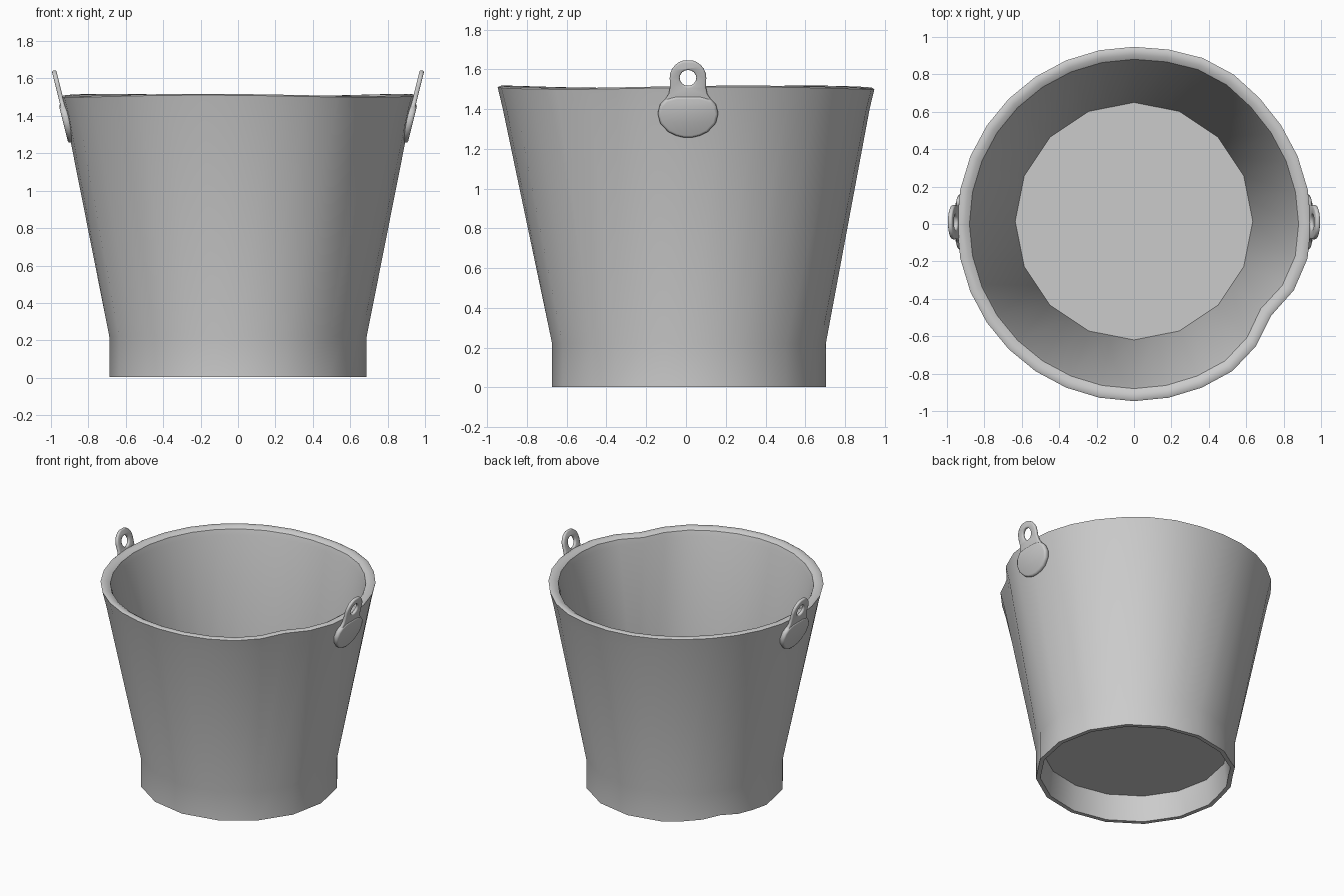
import bpy, bmesh, math
from mathutils import Matrix

if "Cube" in bpy.data.objects:
    bpy.data.objects.remove(bpy.data.objects["Cube"])

SIDES = 32


def add_object(name, mesh, angle=35):
    ob = bpy.data.objects.new(name, mesh)
    bpy.context.collection.objects.link(ob)
    bpy.context.view_layer.objects.active = ob
    bpy.ops.object.select_all(action='DESELECT')
    ob.select_set(True)
    bpy.ops.object.shade_smooth_by_angle(angle=math.radians(angle))
    return ob


def bump(deg, centre, width):
    d = (deg - centre + 180) % 360 - 180
    return math.exp(-(d / width) ** 2)


def ring_points(r, z):
    """32 points that blend from a 16-sided foot to a slightly dented round rim."""
    h = min(max((z - 0.22) / 1.26, 0), 1)
    pts = []
    for i in range(SIDES):
        deg = 360 * i / SIDES
        a = math.radians(deg)
        rr = r
        if i % 2:
            rr *= 1 - (1 - h) * (1 - math.cos(math.pi / 16))
        rr += h * h * (0.016 * bump(deg, 62, 14) - 0.065 * bump(deg, 326, 11))
        zz = z
        if z < 0.1:
            zz += 0.03 * bump(deg, 146, 16)
        elif z > 1.4:
            zz += 0.006 * math.sin(3 * a + 0.6)
        pts.append((rr * math.cos(a), rr * math.sin(a) + 0.015 * (1 - h), zz))
    return pts


# Bucket wall: closed profile with foot, tapered side and rolled rim
profile = [(0.657, 0.003), (0.688, 0.003), (0.688, 0.22), (0.922, 1.40),
           (0.947, 1.505), (0.935, 1.512), (0.905, 1.51), (0.88, 1.495),
           (0.868, 1.455), (0.635, 0.22)]
bm = bmesh.new()
rings = [[bm.verts.new(p) for p in ring_points(r, z)] for r, z in profile]
for j, ring in enumerate(rings):
    nxt = rings[(j + 1) % len(rings)]
    for i in range(SIDES):
        k = (i + 1) % SIDES
        bm.faces.new((ring[i], ring[k], nxt[k], nxt[i]))
bmesh.ops.recalc_face_normals(bm, faces=bm.faces)
mesh = bpy.data.meshes.new("bucket_wall")
bm.to_mesh(mesh)
bm.free()
add_object("bucket_wall", mesh)

# Bucket floor, raised inside the foot
bm = bmesh.new()
bmesh.ops.create_cone(bm, cap_ends=True, segments=16, radius1=0.638, radius2=0.638,
                      depth=0.02, matrix=Matrix.Translation((0, 0.015, 0.205)))
mesh = bpy.data.meshes.new("bucket_floor")
bm.to_mesh(mesh)
bm.free()
add_object("bucket_floor", mesh)


# Handle ears: flat plates with a hole and a thicker rounded pad
def plate_mesh(name, outlines, depth, bevel):
    cu = bpy.data.curves.new(name, 'CURVE')
    cu.dimensions = '2D'
    cu.fill_mode = 'BOTH'
    cu.extrude, cu.bevel_depth, cu.bevel_resolution = depth, bevel, 1
    cu.offset = -bevel
    for pts in outlines:
        sp = cu.splines.new('POLY')
        sp.points.add(len(pts) - 1)
        for p, (x, y) in zip(sp.points, pts):
            p.co = (x, y, 0, 1)
        sp.use_cyclic_u = True
    tmp = bpy.data.objects.new(name, cu)
    bpy.context.collection.objects.link(tmp)
    bpy.context.view_layer.update()
    me = bpy.data.meshes.new_from_object(
        tmp.evaluated_get(bpy.context.evaluated_depsgraph_get()))
    bpy.data.objects.remove(tmp)
    bm = bmesh.new()
    bm.from_mesh(me)
    bmesh.ops.remove_doubles(bm, verts=bm.verts, dist=0.0005)
    bmesh.ops.recalc_face_normals(bm, faces=bm.faces)
    bm.to_mesh(me)
    bm.free()
    return me


def mirrored(half):
    return half + [(-x, y) for x, y in reversed(half)]


def arc(r, cy, start, end, n):
    return [(r * math.cos(math.radians(start + (end - start) * i / n)),
             cy + r * math.sin(math.radians(start + (end - start) * i / n)))
            for i in range(n + 1)]


lower = [(0.02, 0.0), (0.06, 0.01), (0.10, 0.03), (0.14, 0.075), (0.152, 0.125),
         (0.14, 0.17), (0.112, 0.20)]
tab = arc(0.092, 0.308, 0, 75, 5)
hole = arc(0.042, 0.308, 0, 337.5, 15)[::-1]
outline = mirrored(lower + [(0.097, 0.225), (0.09, 0.26)] + tab)
pad = mirrored(lower + [(0.06, 0.215)])

tilt = math.atan(0.25)
s, c = math.sin(tilt), math.cos(tilt)
place = Matrix(((0, s, c, 0.888), (1, 0, 0, 0), (0, c, -s, 1.258), (0, 0, 0, 1)))
for side, turn in (("right", 0), ("left", math.pi)):
    m = Matrix.Translation((0, 0.01, 0)) @ Matrix.Rotation(turn, 4, 'Z') @ place
    for part, loops, depth, bevel in (("ear_plate", [outline, hole], 0.004, 0.008),
                                      ("ear_pad", [pad], 0.006, 0.014)):
        me = plate_mesh(part, loops, depth, bevel)
        me.transform(m)
        add_object(f"{part}_{side}", me, 50)
